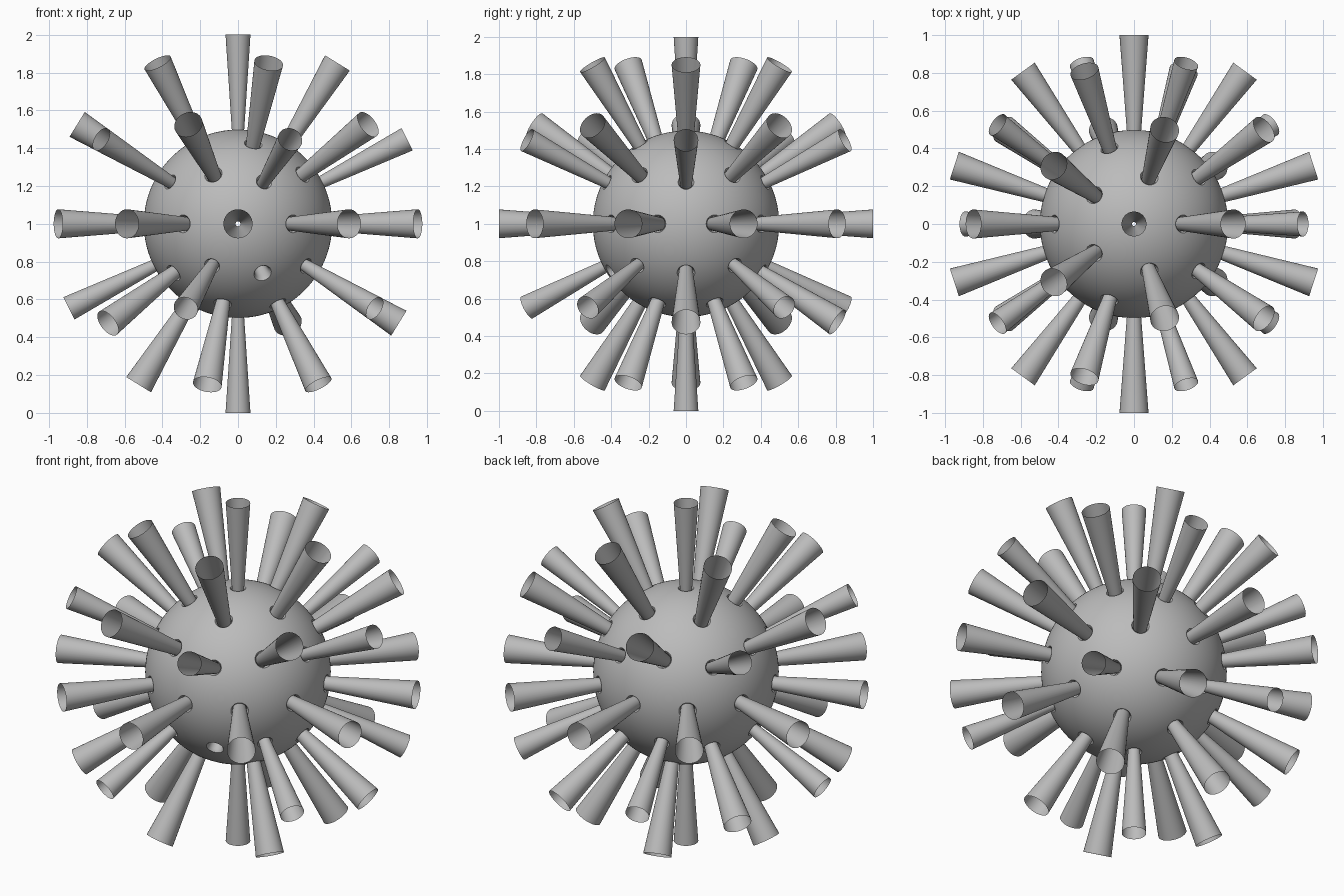
import bpy, bmesh, math
from mathutils import Vector

if "Cube" in bpy.data.objects:
    bpy.data.objects.remove(bpy.data.objects["Cube"])

CENTRE = Vector((0, 0, 1))
R = 0.498        # ball radius
INNER = 0.17     # where the hollow tubes start
SEG = 32

grey = bpy.data.materials.new("grey")
grey.diffuse_color = (0.5, 0.5, 0.5, 1)
grey.use_nodes = True
grey.node_tree.nodes["Principled BSDF"].inputs["Base Color"].default_value = grey.diffuse_color


def lathe(bm, axis, profile, capped):
    """Spin (radius, distance) points round an axis through the origin."""
    q = axis.to_track_quat('Z', 'Y')
    rings = []
    for r, d in profile:
        rings.append([bm.verts.new(q @ Vector((r * math.cos(2 * math.pi * i / SEG),
                                               r * math.sin(2 * math.pi * i / SEG), d)))
                      for i in range(SEG)])
    for a, b in zip(rings, rings[1:]):
        for i in range(SEG):
            j = (i + 1) % SEG
            bm.faces.new((a[i], a[j], b[j], b[i]))
    if capped:
        bm.faces.new(rings[0][::-1])
        bm.faces.new(rings[-1])


def make_object(name, bm):
    me = bpy.data.meshes.new(name)
    bm.to_mesh(me)
    bm.free()
    me.materials.append(grey)
    ob = bpy.data.objects.new(name, me)
    ob.location = CENTRE
    bpy.context.collection.objects.link(ob)
    return ob


def activate(ob):
    bpy.ops.object.select_all(action='DESELECT')
    ob.select_set(True)
    bpy.context.view_layer.objects.active = ob


# Spike directions: 12 icosahedron corners (narrow) and 30 edge middles (wide)
bm = bmesh.new()
bmesh.ops.create_icosphere(bm, subdivisions=1, radius=1)
spikes = [(v.co.normalized(), 0.066) for v in bm.verts]
spikes += [((e.verts[0].co + e.verts[1].co).normalized(), 0.077) for e in bm.edges]
bm.free()
missing = Vector((0.263, -0.809, -0.526))   # one socket is empty

# Flared sockets and open tapered tubes
sockets, tubes = bmesh.new(), bmesh.new()
for axis, t in spikes:
    lathe(sockets, axis, [(t * INNER + .001, INNER), (t * .46 + .001, .46),
                          (t * .48 + .002, .48), (t * .49 + .0045, .49),
                          (t * .5 + .009, .4955), (t * .5 + .014, .52)], True)
    if axis.dot(missing) < 0.99:
        lathe(tubes, axis, [(t * INNER, INNER), (t * .5, .5), (t, 1)], False)
cutter = make_object("socket_cutter", sockets)
spike_ob = make_object("spikes", tubes)
activate(spike_ob)
bpy.ops.object.shade_smooth_by_angle(angle=math.radians(35))

# Ball with sockets cut in
bm = bmesh.new()
bmesh.ops.create_icosphere(bm, subdivisions=6, radius=R)
ball = make_object("ball", bm)
mod = ball.modifiers.new("sockets", 'BOOLEAN')
mod.operation = 'DIFFERENCE'
mod.solver = 'EXACT'
mod.object = cutter
activate(ball)
bpy.ops.object.modifier_apply(modifier=mod.name)
bpy.data.objects.remove(cutter)

# Open the socket bottoms so the tubes lead into the hollow middle
bm = bmesh.new()
bm.from_mesh(ball.data)
ends = [f for f in bm.faces if all(v.co.length < INNER + 0.01 for v in f.verts)]
bmesh.ops.delete(bm, geom=ends, context='FACES')
bm.to_mesh(ball.data)
bm.free()
bpy.ops.object.shade_smooth_by_angle(angle=math.radians(40))
